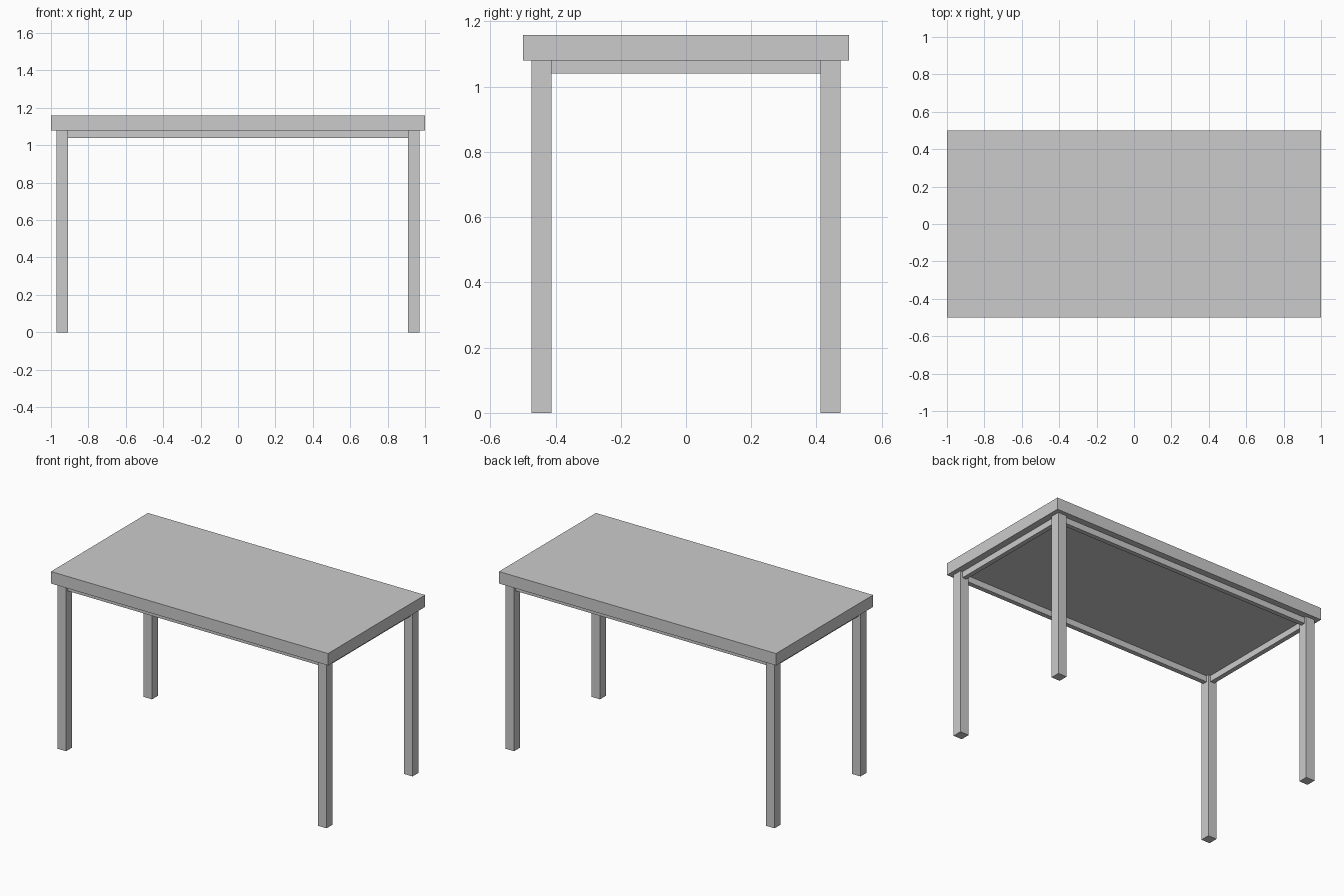
import bpy

if "Cube" in bpy.data.objects:
    bpy.data.objects.remove(bpy.data.objects["Cube"])


def box(name, lo, hi):
    """Axis-aligned box between two corners."""
    size = [b - a for a, b in zip(lo, hi)]
    centre = [(a + b) / 2 for a, b in zip(lo, hi)]
    bpy.ops.mesh.primitive_cube_add(size=1, location=centre)
    obj = bpy.context.object
    obj.name = name
    obj.scale = size
    bpy.ops.object.transform_apply(location=False, rotation=False, scale=True)
    return obj


TOP_Z, UNDER_Z, RAIL_Z = 1.158, 1.08, 1.04
LEG_X, LEG_Y = 0.9405, 0.443   # leg centres
HALF_LEG, HALF_RAIL = 0.031, 0.015

# Table top
box("table_top", (-1, -0.5, UNDER_Z), (1, 0.5, TOP_Z))

# Legs
for sx, side in ((-1, "left"), (1, "right")):
    for sy, end in ((-1, "front"), (1, "back")):
        x, y = sx * LEG_X, sy * LEG_Y
        box(f"{end}_{side}_leg",
            (x - HALF_LEG, y - HALF_LEG, 0),
            (x + HALF_LEG, y + HALF_LEG, UNDER_Z))

# Rails between the legs, under the top
rx, ry = LEG_X - HALF_LEG, LEG_Y - HALF_LEG
for s, long_name, short_name in ((-1, "front", "left"), (1, "back", "right")):
    y, x = s * LEG_Y, s * LEG_X
    box(f"{long_name}_rail", (-rx, y - HALF_RAIL, RAIL_Z), (rx, y + HALF_RAIL, UNDER_Z))
    box(f"{short_name}_rail", (x - HALF_RAIL, -ry, RAIL_Z), (x + HALF_RAIL, ry, UNDER_Z))
